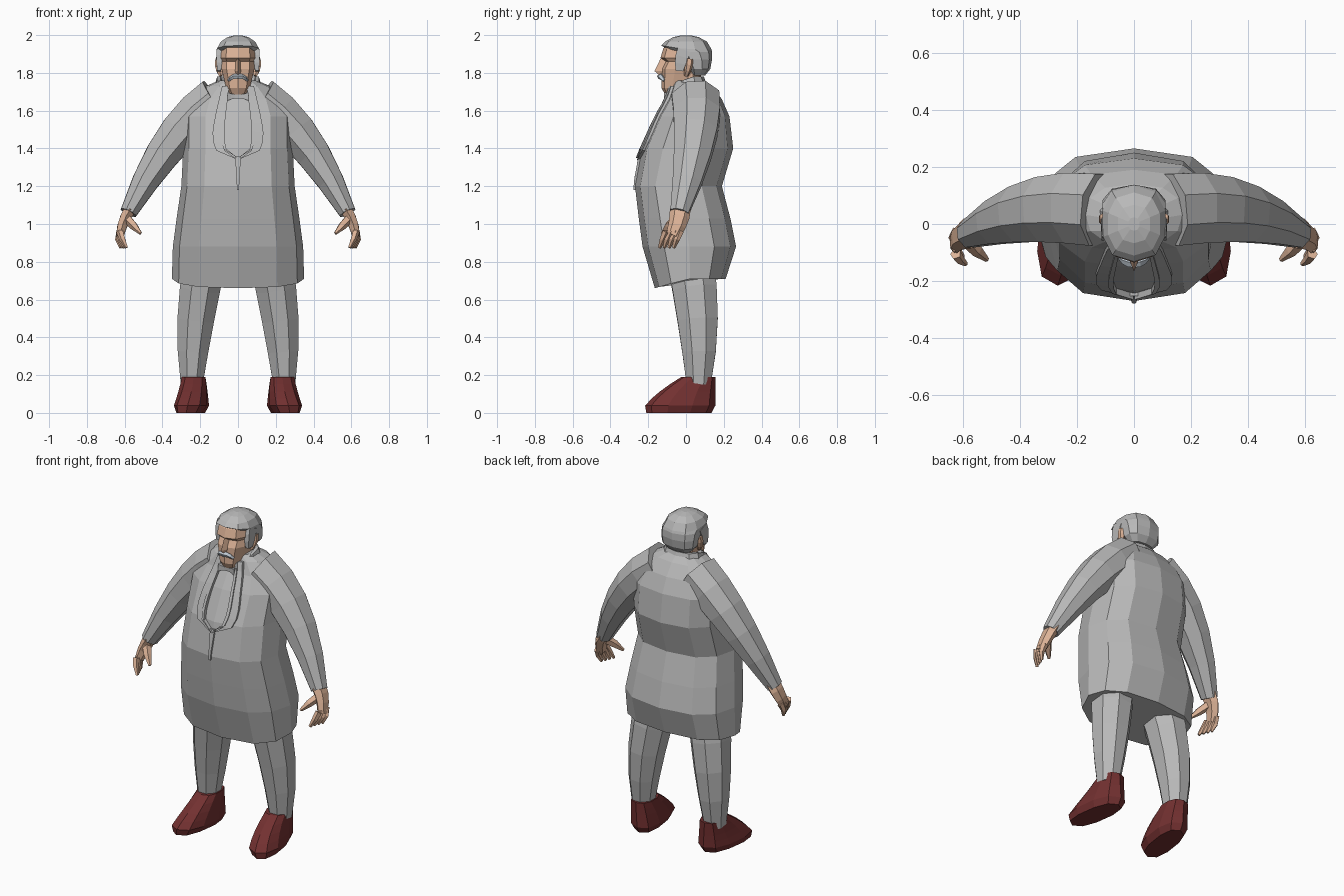
import bpy, bmesh, math
from mathutils import Vector
from mathutils.bvhtree import BVHTree

default_cube = bpy.data.objects.get("Cube")
if default_cube:
    bpy.data.objects.remove(default_cube, do_unlink=True)


def material(name, red, green, blue):
    colour = (red, green, blue, 1)
    mat = bpy.data.materials.new(name)
    mat.use_nodes = True
    mat.diffuse_color = colour
    mat.node_tree.nodes["Principled BSDF"].inputs["Base Color"].default_value = colour
    return mat


cloth = material("grey cloth", .48, .48, .48)
skin = material("skin", .72, .45, .31)
leather = material("dark red leather", .17, .03, .03)
whisker = material("pale blue grey", .52, .58, .64)


def loft(name, rings, mat, mirror=1, caps=True):
    """Join rings of points into a flat-faced skin."""
    bm = bmesh.new()
    rows = [[bm.verts.new((x * mirror, y, z)) for x, y, z in ring] for ring in rings]
    for low, high in zip(rows, rows[1:]):
        for i in range(len(low)):
            bm.faces.new((low[i - 1], low[i], high[i], high[i - 1]))
    if caps:
        bm.faces.new(rows[0])
        bm.faces.new(rows[-1])
    bmesh.ops.recalc_face_normals(bm, faces=bm.faces)
    mesh = bpy.data.meshes.new(name)
    bm.to_mesh(mesh)
    bm.free()
    mesh.materials.append(mat)
    part = bpy.data.objects.new(name, mesh)
    bpy.context.collection.objects.link(part)
    return part


def level(z, half, front, back, sides=10, centre=0, dip=0, shear=0):
    """Horizontal rounded ring; dip lowers its front, shear turns it outward."""
    middle, depth = (front + back) / 2, (back - front) / 2
    ring = []
    for k in range(sides):
        angle = math.tau * k / sides
        across, along = math.sin(angle), math.cos(angle)
        y = middle - math.copysign(abs(along) ** .9, along) * depth
        x = centre + math.copysign(abs(across) ** .75, across) * half - shear * y
        ring.append((x, y, z - dip * max(along, 0)))
    return ring


def limb(name, start, bend, end, thick, thin, mat, mirror, sides=6, steps=3, stretch=1):
    """Tapering tube along a bent path; stretch widens it front to back."""
    start, bend, end = Vector(start), Vector(bend), Vector(end)
    rings = []
    for step in range(steps + 1):
        t = step / steps
        near, far = start.lerp(bend, t), bend.lerp(end, t)
        side = Vector((0, 1, 0)).cross(far - near).normalized()
        depth = (far - near).cross(side).normalized() * stretch
        radius = (thin + (thick - thin) * (1 - t * t)) / math.cos(math.pi / sides)
        angles = [math.tau * (k + .5) / sides for k in range(sides)]
        rings.append([near.lerp(far, t) + radius * (side * math.cos(a) + depth * math.sin(a))
                      for a in angles])
    loft(name, rings, mat, mirror)


# Coat from hem to neck
coat = loft("coat", [
    level(z=.71, half=.35, front=-.165, back=.21, sides=12, dip=.05),
    level(z=.88, half=.345, front=-.23, back=.265, sides=12),
    level(z=1.03, half=.325, front=-.25, back=.235, sides=12),
    level(z=1.2, half=.3, front=-.27, back=.19, sides=12),
    level(z=1.4, half=.29, front=-.235, back=.25, sides=12),
    level(z=1.57, half=.29, front=-.155, back=.23, sides=12),
    level(z=1.66, half=.25, front=-.1, back=.19, sides=12),
    level(z=1.73, half=.17, front=-.075, back=.14, sides=12),
    level(z=1.76, half=.1, front=-.06, back=.1, sides=12)], cloth)

# Standing collar, open under the chin
loft("collar", [
    level(z=1.71, half=.135, front=-.08, back=.12, dip=.03),
    level(z=1.78, half=.115, front=-.07, back=.095, dip=.06),
    level(z=1.78, half=.095, front=-.05, back=.08, dip=.06),
    level(z=1.73, half=.08, front=-.04, back=.07)], cloth, caps=False)

# Trim laid on the front of the coat
coat_surface = BVHTree.FromObject(coat, bpy.context.evaluated_depsgraph_get())


def on_coat(x, z, lift):
    hit = coat_surface.ray_cast(Vector((x, -1, z)), Vector((0, 1, 0)))[0]
    return (x, hit.y - lift, z)


def trim(name, top, bottom, inner, outer, lift, mirror=1, steps=8):
    rings = []
    for step in range(steps + 1):
        t = step / steps
        z = top + (bottom - top) * t
        a, b = inner(t), outer(t)
        rings.append([on_coat(a, z, -.01), on_coat(a, z, lift),
                      on_coat(b, z, lift), on_coat(b, z, -.01)])
    loft(name, rings, cloth, mirror)


def opening(width):
    """Curve that widens down the chest and closes at the bottom."""
    return lambda t: width * (.55 + .6 * t) * math.sqrt(1 - t ** 5) + .002


trim("ribbon", 1.36, 1.18, lambda t: .01 * t - .015, lambda t: .015 - .01 * t, .012, steps=3)

for prefix, s in (("left_", 1), ("right_", -1)):
    trim(prefix + "lapel", 1.73, 1.34, opening(.09), opening(.15), .015, s)
    trim(prefix + "lapel_edge", 1.73, 1.35, opening(.08), opening(.1), .022, s)
    limb(prefix + "bow", (0, -.1, 1.675), (.03, -.1, 1.675), (.055, -.1, 1.675),
         thick=.01, thin=.022, mat=cloth, mirror=s, sides=4, stretch=.8)

    # Arm and hand
    limb(prefix + "sleeve", (.12, .05, 1.66), (.36, .08, 1.5), (.58, -.035, 1.06),
         thick=.115, thin=.044, mat=cloth, mirror=s, sides=8, steps=5, stretch=1.1)
    limb(prefix + "palm", (.57, -.03, 1.08), (.61, -.03, 1.02), (.625, -.07, .94),
         thick=.03, thin=.02, mat=skin, mirror=s, stretch=1.6)
    for i, finger in enumerate(("little", "ring", "middle", "index")):
        y = -.03 - .025 * i
        limb(prefix + finger + "_finger", (.625, y, .96), (.645 - .01 * i, y - .02, .92),
             (.62 - .01 * i, y - .035, .875), thick=.016, thin=.007,
             mat=skin, mirror=s, sides=5, steps=2)
    limb(prefix + "thumb", (.59, -.05, 1.03), (.55, -.1, .99), (.515, -.125, .95),
         thick=.022, thin=.007, mat=skin, mirror=s, sides=5, steps=2)

    # Trouser leg and shoe with toes turned out
    limb(prefix + "trouser_leg", (.17, .02, .82), (.24, .08, .5), (.245, .067, .15),
         thick=.11, thin=.058, mat=cloth, mirror=s, sides=8, steps=4, stretch=1.1)
    shoe_rings = [level(z=.005, half=.07, front=-.21, back=.135, centre=.245, shear=.14)]
    for t in (.2, .4, .6, .8, 1):
        shoe_rings.append(level(z=.19 * t, half=.095 - .03 * t, front=.21 * t ** 1.5 - .235,
                                back=.155, centre=.245 - .01 * t, shear=.14 * (1 - t)))
    shoe_rings[0] = [(x, y, 0) for x, y, z in shoe_rings[0]]
    loft(prefix + "shoe", shoe_rings, leather, s)

    # Paired parts of the head
    limb(prefix + "sideburn", (.095, -.01, 1.92), (.1, -.03, 1.87), (.1, -.035, 1.81),
         thick=.018, thin=.01, mat=cloth, mirror=s, sides=4, stretch=2)
    limb(prefix + "ear", (.1, .02, 1.87), (.11, .015, 1.83), (.09, 0, 1.785),
         thick=.02, thin=.01, mat=skin, mirror=s)
    limb(prefix + "moustache", (0, -.135, 1.78), (.03, -.135, 1.785), (.05, -.115, 1.76),
         thick=.012, thin=.006, mat=whisker, mirror=s, sides=5, stretch=1.3)

# Head with recessed eyes under a brow
loft("head", [
    level(z=1.685, half=.045, front=-.11, back=0),
    level(z=1.72, half=.065, front=-.13, back=.05),
    level(z=1.82, half=.09, front=-.13, back=.09),
    level(z=1.86, half=.09, front=-.11, back=.1),
    level(z=1.88, half=.095, front=-.135, back=.1),
    level(z=1.93, half=.09, front=-.12, back=.1),
    level(z=1.96, half=.07, front=-.09, back=.08)], skin)
loft("neck", [level(z=z, half=.075, front=-.05, back=.08) for z in (1.7, 1.8)], skin)
loft("nose", [[(-half, -.1, z), (0, tip, z), (half, -.1, z)] for z, half, tip in
              ((1.875, .012, -.135), (1.81, .026, -.167), (1.79, .02, -.145))], skin)

# Hair: nape and sides, then a rounded crown
hair_rings = [
    level(z=1.785, half=.075, front=.02, back=.1),
    level(z=1.82, half=.108, front=0, back=.128),
    level(z=1.87, half=.115, front=-.03, back=.138),
    level(z=1.91, half=.115, front=-.07, back=.138),
    level(z=1.925, half=.113, front=-.132, back=.135, dip=-.02)]
for degrees in (35, 60, 80):
    rise, spread = math.sin(math.radians(degrees)), math.cos(math.radians(degrees))
    hair_rings.append(level(z=1.92 + .08 * rise, half=.115 * spread,
                            front=-.135 * spread, back=.135 * spread))
loft("hair", hair_rings, cloth)
